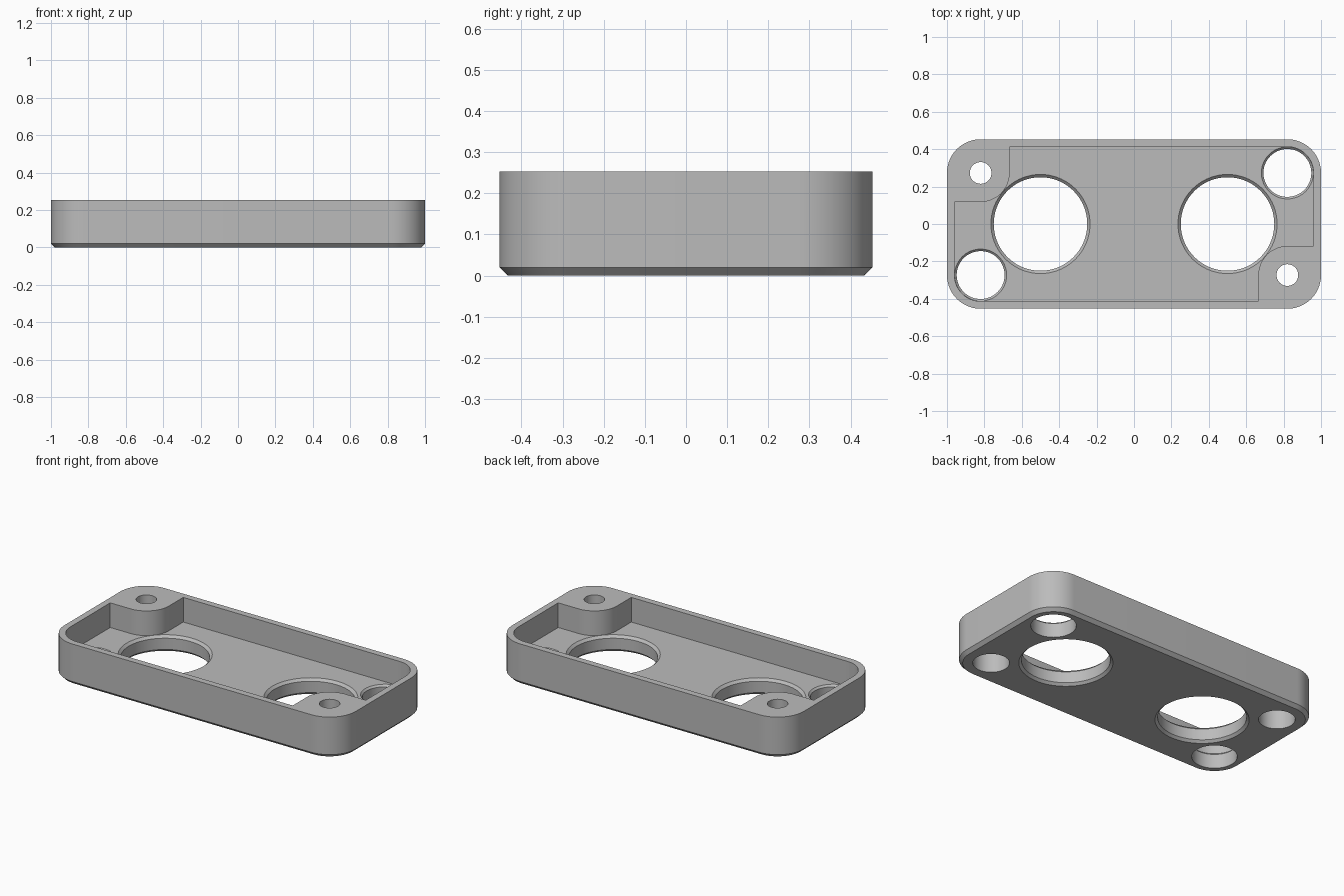
import bpy, bmesh
from math import cos, sin, pi, radians

if "Cube" in bpy.data.objects:
    bpy.data.objects.remove(bpy.data.objects["Cube"], do_unlink=True)

HALF_X, HALF_Y, HEIGHT, FLOOR = 1.0, 0.453, 0.253, 0.10
POST_X, POST_Y = 0.82, 0.273
WALL, CHAMFER = 0.04, 0.02
OVER = 0.02

grey = bpy.data.materials.new("plain grey")
grey.use_nodes = True
colour = (0.5, 0.5, 0.5, 1)
grey.diffuse_color = colour
grey.node_tree.nodes["Principled BSDF"].inputs["Base Color"].default_value = colour


def arc(cx, cy, r, start, end, steps=20):
    angles = [radians(start + (end - start) * i / steps) for i in range(steps + 1)]
    return [(cx + r * cos(a), cy + r * sin(a)) for a in angles]


def circle(cx, cy, r, steps=72):
    return arc(cx, cy, r, 0, 360, steps)[:-1]


def half_turn(points):
    """Complete an outline that repeats after half a turn."""
    return points + [(-x, -y) for x, y in points]


def rounded_outline(inset):
    r = HALF_X - POST_X - inset
    return half_turn(arc(POST_X, POST_Y, r, 0, 90) + arc(-POST_X, POST_Y, r, 90, 180))


def loft(name, rings):
    """Closed solid through stacked (outline, z) rings."""
    bm = bmesh.new()
    loops = [[bm.verts.new((x, y, z)) for x, y in pts] for pts, z in rings]
    n = len(loops[0])
    for low, high in zip(loops, loops[1:]):
        for i in range(n):
            j = (i + 1) % n
            bm.faces.new((low[i], low[j], high[j], high[i]))
    bm.faces.new(loops[0][::-1])
    bm.faces.new(loops[-1])
    bmesh.ops.recalc_face_normals(bm, faces=bm.faces)
    mesh = bpy.data.meshes.new(name)
    bm.to_mesh(mesh)
    bm.free()
    mesh.materials.append(grey)
    obj = bpy.data.objects.new(name, mesh)
    bpy.context.collection.objects.link(obj)
    return obj


def bore(name, x, y, profile):
    return loft(name, [(circle(x, y, r), z) for r, z in profile])


# Outer shell with a chamfered lower edge
tray = loft("tray_plate", [(rounded_outline(CHAMFER), 0),
                           (rounded_outline(0), CHAMFER),
                           (rounded_outline(0), HEIGHT)])

# Pocket that leaves two rounded corner bosses standing
inner = HALF_X - POST_X - WALL
pocket_half = (arc(POST_X, POST_Y, inner, 0, 90)
               + [(-POST_X + 0.155, POST_Y + inner)]
               + arc(-POST_X, POST_Y, 0.155, 0, -90)
               + [(-POST_X - inner, POST_Y - 0.155)])
pocket = half_turn(pocket_half)
cutters = [loft("pocket_cutter", [(pocket, FLOOR), (pocket, HEIGHT + OVER)])]

for s, side in ((1, "left"), (-1, "right")):
    # Large opening, chamfered on both faces
    cutters.append(bore(f"{side}_opening_cutter", s * 0.5, 0, [
        (0.265, -OVER), (0.265, 0), (0.25, 0.015),
        (0.25, FLOOR - 0.015), (0.265, FLOOR), (0.265, FLOOR + OVER)]))
    # Corner hole, chamfered on the pocket floor
    cutters.append(bore(f"{side}_corner_hole_cutter", s * POST_X, s * POST_Y, [
        (0.128, -OVER), (0.128, FLOOR - 0.011),
        (0.139, FLOOR), (0.139, FLOOR + OVER)]))
    # Boss screw hole with a wide counterbore below
    cutters.append(bore(f"{side}_screw_hole_cutter", s * POST_X, -s * POST_Y, [
        (0.103, -OVER), (0.103, 0.15), (0.058, 0.15), (0.058, HEIGHT + OVER)]))

# Cut everything out of the shell
bpy.context.view_layer.objects.active = tray
for cutter in cutters:
    mod = tray.modifiers.new(cutter.name, "BOOLEAN")
    mod.operation = "DIFFERENCE"
    mod.solver = "EXACT"
    mod.object = cutter
    bpy.ops.object.modifier_apply(modifier=mod.name)
    bpy.data.objects.remove(cutter, do_unlink=True)

# Smooth the round walls, keep the edges crisp
bpy.ops.object.select_all(action="DESELECT")
tray.select_set(True)
bpy.ops.object.shade_smooth_by_angle(angle=radians(30))
